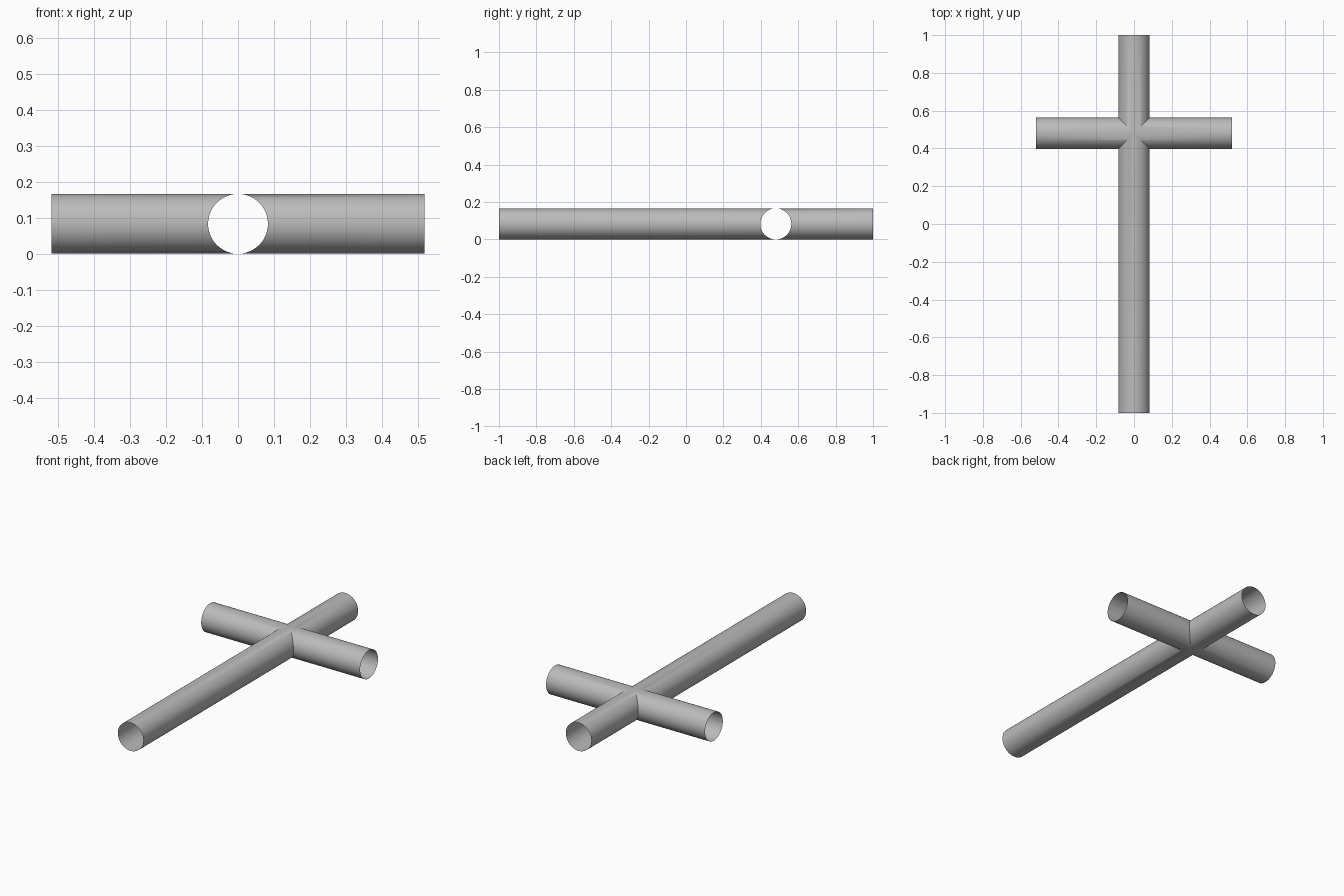
import bpy, bmesh, math
from mathutils import Matrix, Vector

old = bpy.data.objects.get("Cube")
if old:
    bpy.data.objects.remove(old, do_unlink=True)

RADIUS = 0.083
SEGMENTS = 64
CROSS_Y = 0.48

grey = bpy.data.materials.new("plain grey")
grey.use_nodes = True
colour = (0.5, 0.5, 0.5, 1)
grey.diffuse_color = colour
grey.node_tree.nodes["Principled BSDF"].inputs["Base Color"].default_value = colour


def add_arm(bm, length, turn):
    """Open tube from the crossing outwards, mitred where it meets its neighbours."""
    rot = Matrix.Rotation(turn, 3, 'Z')
    centre = Vector((0, CROSS_Y, RADIUS))
    inner, outer = [], []
    for i in range(SEGMENTS):
        a = math.tau * i / SEGMENTS
        side, up = RADIUS * math.cos(a), RADIUS * math.sin(a)
        inner.append(bm.verts.new(centre + rot @ Vector((abs(side), side, up))))
        outer.append(bm.verts.new(centre + rot @ Vector((length, side, up))))
    for i in range(SEGMENTS):
        j = (i + 1) % SEGMENTS
        bm.faces.new((inner[i], outer[i], outer[j], inner[j]))


# Four hollow arms joined into one cross-shaped pipe
bm = bmesh.new()
for k, length in enumerate((0.518, 1 - CROSS_Y, 0.518, 1 + CROSS_Y)):
    add_arm(bm, length, k * math.pi / 2)
bmesh.ops.remove_doubles(bm, verts=bm.verts[:], dist=0.0001)

# Outward normals, measured from each arm's axis
bm.normal_update()
for f in bm.faces:
    c = f.calc_center_median() - Vector((0, CROSS_Y, RADIUS))
    if f.normal.z * c.z < 0:
        f.normal_flip()

mesh = bpy.data.meshes.new("cross_pipe")
bm.to_mesh(mesh)
bm.free()
mesh.materials.append(grey)
pipe = bpy.data.objects.new("cross_pipe", mesh)
bpy.context.collection.objects.link(pipe)

# Smooth tubes with crisp mitre seams
bpy.ops.object.select_all(action='DESELECT')
pipe.select_set(True)
bpy.context.view_layer.objects.active = pipe
bpy.ops.object.shade_smooth_by_angle(angle=math.radians(30))
